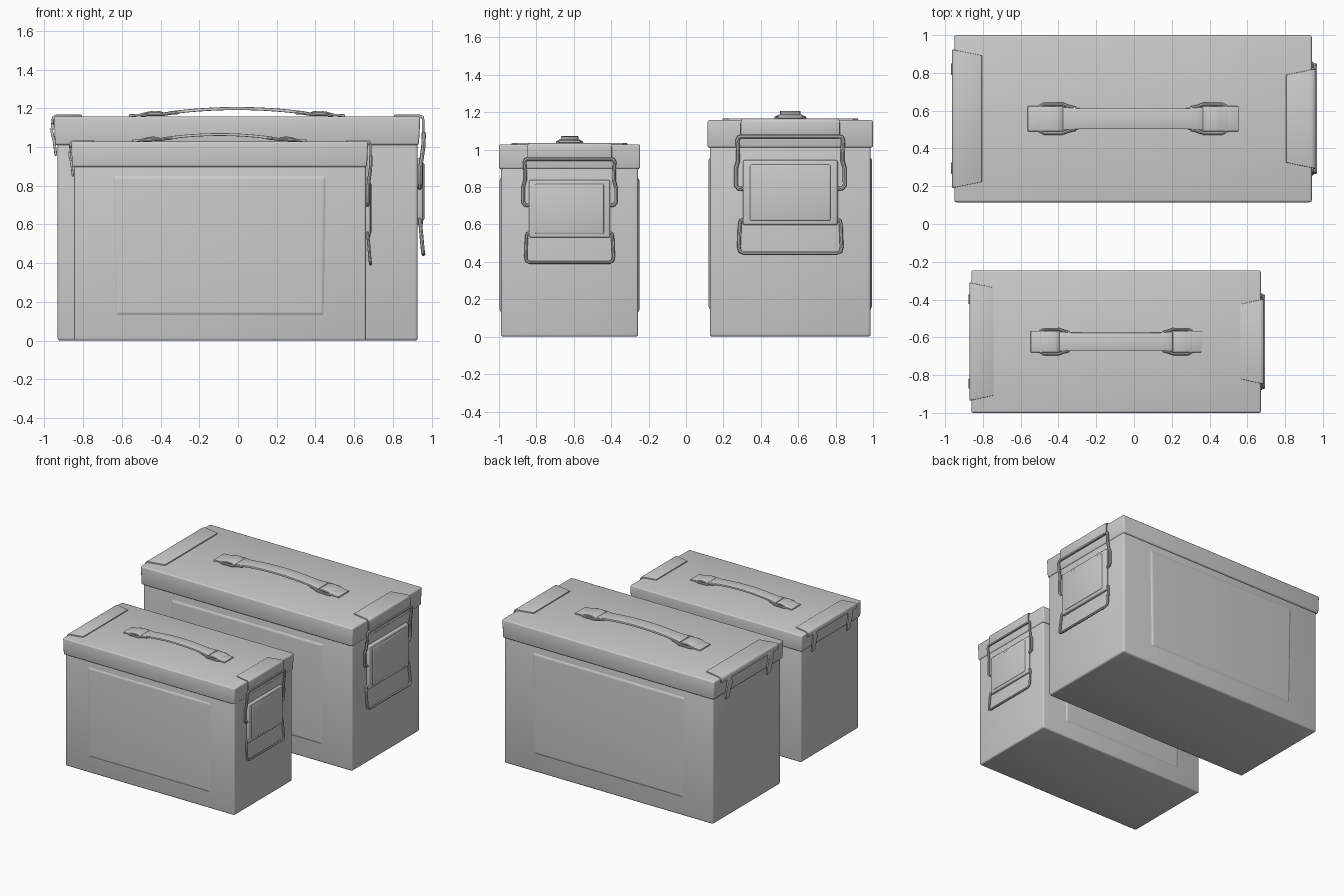
import bpy, bmesh, math
from mathutils import Matrix, Vector

if "Cube" in bpy.data.objects:
    bpy.data.objects.remove(bpy.data.objects["Cube"])

PLACE = Matrix()
PREFIX = ""


def finish(ob, name):
    # apply modifiers, shade, then place in its can's frame
    ob.name = PREFIX + name
    bpy.ops.object.select_all(action='DESELECT')
    bpy.context.view_layer.objects.active = ob
    ob.select_set(True)
    bpy.ops.object.convert(target='MESH')
    bpy.ops.object.shade_smooth_by_angle(angle=math.radians(35))
    ob.matrix_world = PLACE.copy()
    return ob


def from_bmesh(bm, name):
    bmesh.ops.recalc_face_normals(bm, faces=bm.faces)
    me = bpy.data.meshes.new(name)
    bm.to_mesh(me)
    bm.free()
    ob = bpy.data.objects.new(name, me)
    bpy.context.collection.objects.link(ob)
    return ob


def add_bevel(ob, width, segments=3):
    m = ob.modifiers.new("bevel", 'BEVEL')
    m.width, m.segments = width, segments
    m.limit_method = 'ANGLE'
    m.angle_limit = math.radians(20)


def box(name, lo, hi, bevel=0.01, shape=None):
    bm = bmesh.new()
    bmesh.ops.create_cube(bm, size=1)
    for v in bm.verts:
        c = v.co.copy()
        v.co = Vector([lo[i] + (c[i] + 0.5) * (hi[i] - lo[i]) for i in range(3)])
        if shape:
            shape(v.co, c)
    ob = from_bmesh(bm, name)
    add_bevel(ob, bevel)
    return finish(ob, name)


def strip(name, path, thick=0.012, y=0.0, bevel=0.004):
    # bent sheet: path points are x, z, half width
    bm = bmesh.new()
    rows = [[bm.verts.new((x, y + s * w, z)) for s in (-1, 1)] for x, z, w in path]
    for a, b in zip(rows, rows[1:]):
        bm.faces.new((a[0], a[1], b[1], b[0]))
    ob = from_bmesh(bm, name)
    m = ob.modifiers.new("thickness", 'SOLIDIFY')
    m.thickness, m.offset = thick, 0
    m.use_even_offset = True
    if bevel:
        add_bevel(ob, bevel, 2)
    return finish(ob, name)


def wire(name, pts, r):
    cu = bpy.data.curves.new(name, 'CURVE')
    cu.dimensions = '3D'
    cu.bevel_depth, cu.bevel_resolution, cu.use_fill_caps = r, 2, True
    sp = cu.splines.new('POLY')
    sp.points.add(len(pts) - 1)
    for p, c in zip(sp.points, pts):
        p.co = (*c, 1)
    ob = bpy.data.objects.new(name, cu)
    bpy.context.collection.objects.link(ob)
    return finish(ob, name)


def mirrored(half):
    # reflect a half path across y = 0
    return half + [(x, -y, z) for x, y, z in reversed(half)]


def build_can():
    # body and lid
    box("body", (-0.927, -0.430, 0), (0.933, 0.430, 1.1), 0.014)

    def lid_shape(co, c):
        if c.z < 0:
            co.x *= 0.992
    box("lid", (-0.947, -0.4425, 1.01), (0.947, 0.4425, 1.158), 0.012, lid_shape)

    # raised panels on both long sides
    for s, side in ((-1, "front"), (1, "back")):
        def panel_shape(co, c):
            if c.y * s > 0:
                co.x -= math.copysign(0.022, c.x)
                co.z -= math.copysign(0.022, c.z)
            if c.z < 0:
                co.x *= 0.98
        y0, y1 = sorted((s * 0.425, s * 0.438))
        box(side + "_panel", (-0.685, y0, 0.14), (0.685, y1, 0.965), 0.006, panel_shape)

    # lid plates wrapping the ends
    strip("latch_lid_plate", [(0.81, 1.161, 0.232), (0.945, 1.161, 0.26),
                              (0.958, 1.155, 0.263), (0.961, 1.14, 0.265), (0.961, 1.075, 0.265)])
    strip("hinge_lid_plate", [(-0.80, 1.161, 0.335), (-0.935, 1.161, 0.362),
                              (-0.948, 1.155, 0.365), (-0.952, 1.145, 0.366), (-0.952, 1.12, 0.366)])
    # hinge hooks
    for s, side in ((-1, "front"), (1, "back")):
        strip(side + "_hinge_hook", [(-0.951, 1.14, 0.03), (-0.957, 1.08, 0.03),
                                     (-0.945, 1.03, 0.03), (-0.935, 0.955, 0.022)], 0.014, s * 0.262)

    # latch plate with raised centre
    box("latch_plate", (0.93, -0.254, 0.596), (0.961, 0.254, 0.944), 0.012)
    box("latch_plate_centre", (0.95, -0.215, 0.62), (0.967, 0.215, 0.92), 0.008)
    # wire loops
    wire("upper_latch_wire", mirrored([
        (0.943, 0.25, 0.79), (0.945, 0.278, 0.793), (0.947, 0.291, 0.81), (0.947, 0.291, 0.90),
        (0.953, 0.279, 0.94), (0.962, 0.279, 1.0), (0.964, 0.283, 1.05),
        (0.964, 0.276, 1.066), (0.964, 0.26, 1.07)]), 0.011)
    wire("lower_latch_wire", mirrored([
        (0.943, 0.25, 0.625), (0.944, 0.266, 0.62), (0.947, 0.270, 0.60), (0.958, 0.275, 0.48),
        (0.961, 0.270, 0.457), (0.963, 0.25, 0.447)]), 0.010)

    # arched carrying handle
    arch = []
    for i in range(25):
        t = -1 + i / 12
        arch.append((0.37 * t, 1.172 + 0.027 * math.cos(t * math.pi / 2) ** 0.8
                     if abs(t) < 1 else 1.172, 0.055 + 0.006 * max(0, abs(t) - 0.75) * 4))
    strip("handle_strap", arch, 0.016)
    for s, side in ((-1, "left"), (1, "right")):
        # pad brackets and clips holding the strap
        strip(side + "_handle_pad", [(s * x, z, 0.067) for x, z in (
            (0.558, 1.163), (0.50, 1.166), (0.46, 1.177), (0.43, 1.181), (0.395, 1.179), (0.365, 1.166))], 0.012)
        wire(side + "_handle_clip", mirrored([
            (s * 0.305, 0.056, 1.178), (s * 0.34, 0.064, 1.176), (s * 0.375, 0.077, 1.17),
            (s * 0.47, 0.077, 1.168), (s * 0.492, 0.066, 1.166)]), 0.009)


# large can behind, smaller can in front
for PREFIX, loc, size in (("large_", (-0.005, 0.5575, 0), (1, 1, 1)),
                          ("small_", (-0.095, -0.6225, 0), (0.81, 0.853, 0.888))):
    PLACE = Matrix.Translation(loc) @ Matrix.Diagonal((*size, 1))
    build_can()
